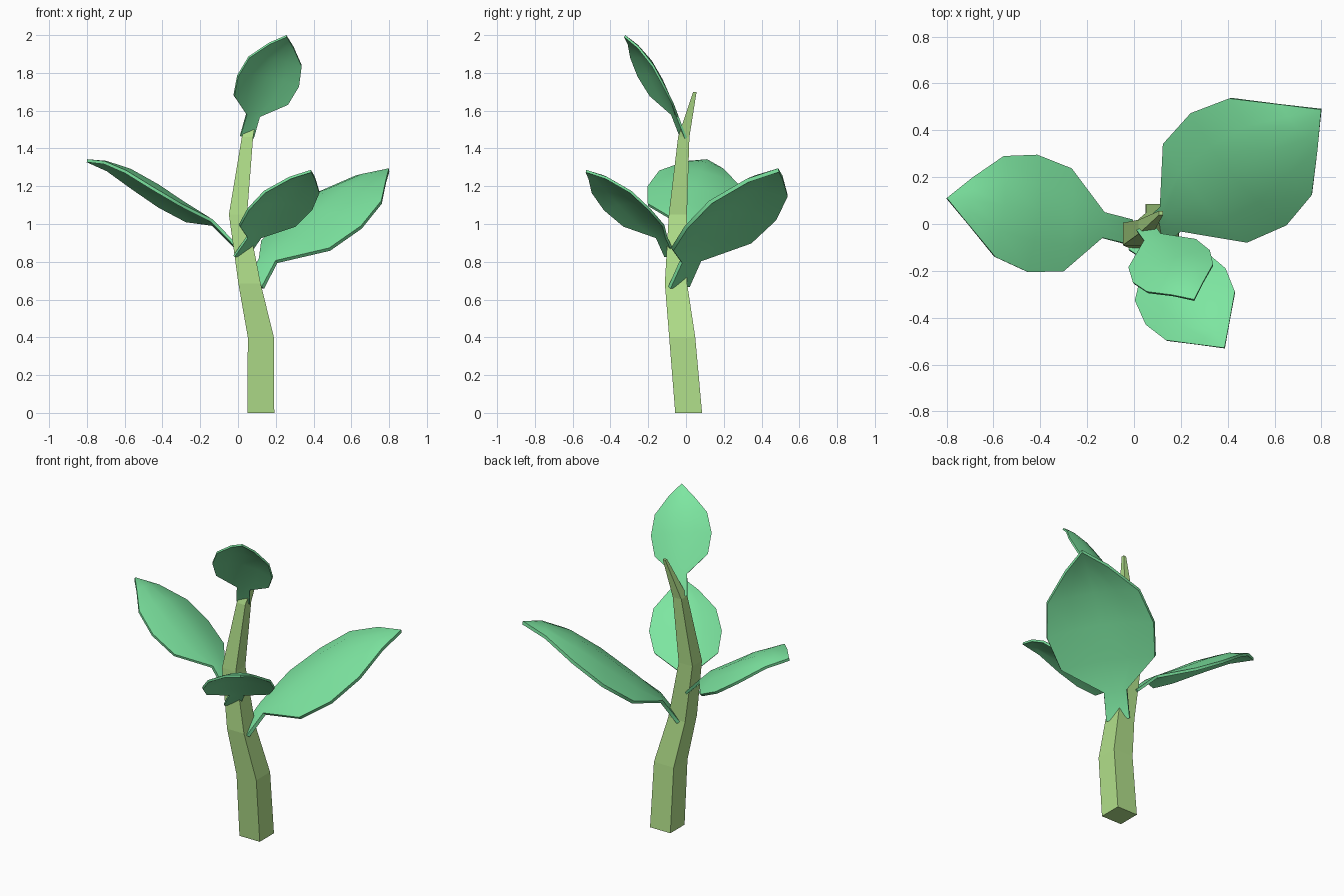
import bpy, bmesh
from math import radians
from mathutils import Vector

cube = bpy.data.objects.get("Cube")
if cube:
    bpy.data.objects.remove(cube, do_unlink=True)


def make_material(name, rgb):
    mat = bpy.data.materials.new(name)
    mat.use_nodes = True
    color = (*rgb, 1.0)
    mat.diffuse_color = color
    mat.node_tree.nodes["Principled BSDF"].inputs["Base Color"].default_value = color
    return mat


def make_object(name, bm, mat):
    bmesh.ops.recalc_face_normals(bm, faces=bm.faces)
    mesh = bpy.data.meshes.new(name)
    bm.to_mesh(mesh)
    bm.free()
    mesh.materials.append(mat)
    obj = bpy.data.objects.new(name, mesh)
    bpy.context.collection.objects.link(obj)
    return obj


def bridge(bm, row_a, row_b):
    for i in range(len(row_a) - 1):
        bm.faces.new((row_a[i], row_a[i + 1], row_b[i + 1], row_b[i]))


leaf_green = make_material("leaf green", (0.205, 0.79, 0.355))
stem_green = make_material("stem green", (0.44, 0.74, 0.255))

# Stem: square rings (x, y, z, half width) tapering to a bent tip
STEM = [(0.121, 0.014, 0, 0.071), (0.121, -0.02, 0.4, 0.069), (0.061, -0.053, 0.685, 0.059),
        (0, -0.043, 1.05, 0.048), (0.05, -0.012, 1.46, 0.03), (0.115, 0.047, 1.7, 0.009)]
bm = bmesh.new()
rings = [[bm.verts.new((x + sx * r, y + sy * r, z))
          for sx, sy in ((-1, -1), (1, -1), (1, 1), (-1, 1))] for x, y, z, r in STEM]
for low, high in zip(rings, rings[1:]):
    bridge(bm, low + low[:1], high + high[:1])
bm.faces.new(rings[0])
bm.faces.new(rings[-1])
make_object("stem", bm, stem_green)

# Blade rows: distance along, half width, rim height, dome height (in blade lengths)
NECK_WIDTH = 0.073
BLADE = [(0, NECK_WIDTH, 0, 0), (0.215, 0.297, -0.029, 0.055), (0.445, 0.338, -0.017, 0.076),
         (0.67, 0.291, 0.01, 0.06), (0.863, 0.133, 0.024, 0.022)]
COLUMNS = (-1, -0.5, 0, 0.5, 1)


def leaf(name, base, neck, tip, side):
    """Domed blade from neck to tip, with a flat stalk from base to neck."""
    base, neck, tip = Vector(base), Vector(neck), Vector(tip)
    side = Vector(side).normalized()
    axis = tip - neck
    length = axis.length
    normal = axis.cross(side).normalized()
    if normal.z < 0:
        normal.negate()
    bm = bmesh.new()
    rows = [[bm.verts.new(base + side * c * NECK_WIDTH * length) for c in COLUMNS]]
    for u, width, rim, dome in BLADE:
        rows.append([bm.verts.new(neck + axis * u + side * c * width * length
                                  + normal * length * (rim + dome * (1 - c * c)))
                     for c in COLUMNS])
    for a, b in zip(rows, rows[1:]):
        bridge(bm, a, b)
    point = bm.verts.new(tip)
    for a, b in zip(rows[-1], rows[-1][1:]):
        bm.faces.new((a, b, point))
    obj = make_object(name, bm, leaf_green)

    solid = obj.modifiers.new("thickness", "SOLIDIFY")
    solid.thickness = 0.022 * length
    solid.offset = 0
    bpy.ops.object.select_all(action="DESELECT")
    bpy.context.view_layer.objects.active = obj
    obj.select_set(True)
    bpy.ops.object.modifier_apply(modifier=solid.name)
    bpy.ops.object.shade_smooth_by_angle(angle=radians(50))


# Leaves
leaf("right_leaf", (-0.015, -0.035, 0.885), (-0.135, -0.005, 1.007), (-0.8, 0.11, 1.335),
     (0.04, 0.505, -0.1))
leaf("left_leaf", (0.088, -0.037, 0.668), (0.16, 0.025, 0.805), (0.8, 0.49, 1.285),
     (0.41, -0.48, -0.045))
leaf("front_leaf", (0.015, -0.085, 0.83), (0.085, -0.13, 0.93), (0.387, -0.53, 1.28),
     (0.34, 0.24, 0))
leaf("top_leaf", (0.047, -0.015, 1.46), (0.08, -0.06, 1.575), (0.257, -0.325, 1.995),
     (0.335, 0.14, -0.055))
